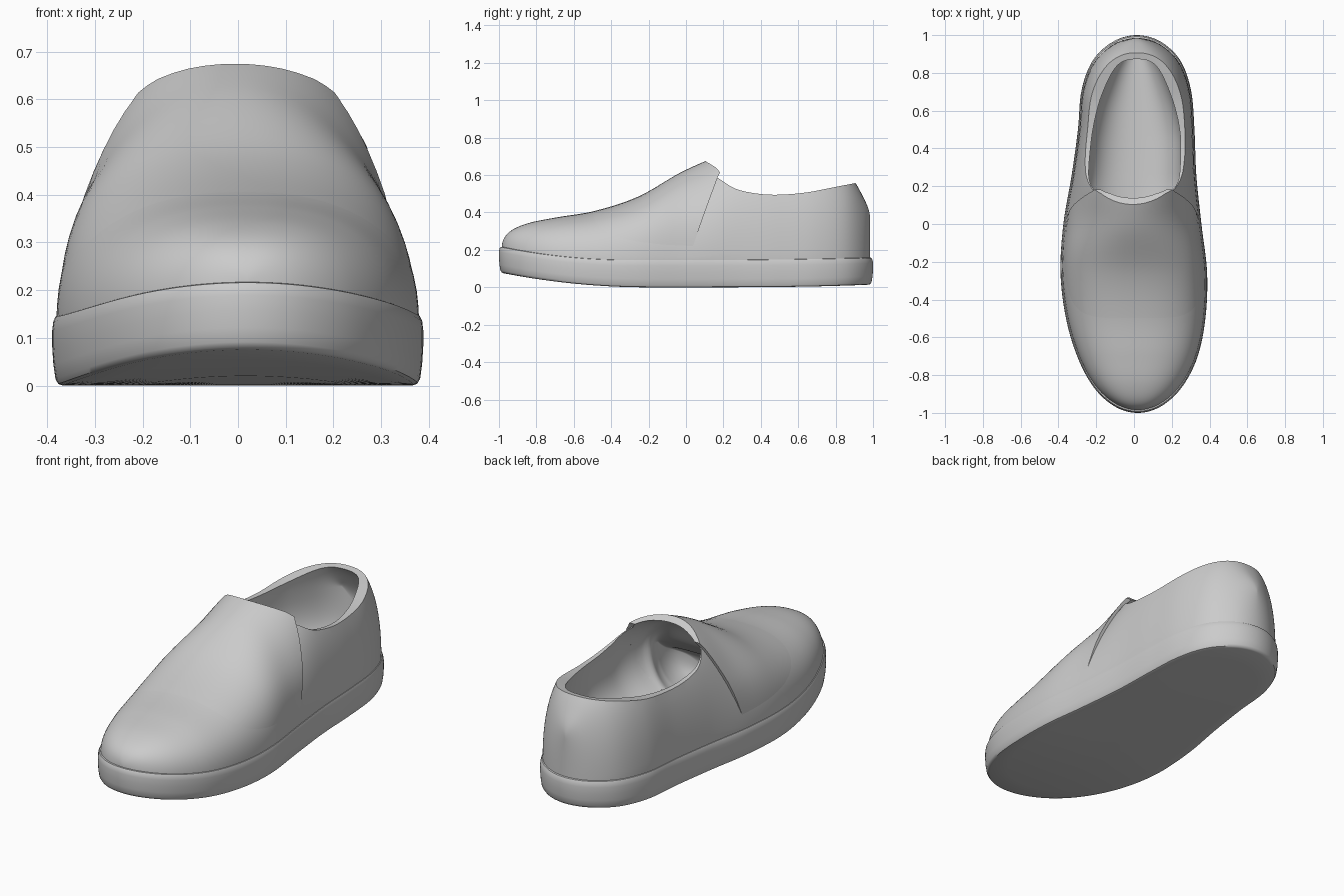
import bpy, bmesh, math

if "Cube" in bpy.data.objects:
    bpy.data.objects.remove(bpy.data.objects["Cube"])

# Plan outline and ridge height, sampled every 15 degrees from toe to heel
LEFT = [.02, -.102, -.212, -.298, -.36, -.389, -.374, -.33, -.297, -.278, -.218, -.11, .015]
RIGHT = [.02, .142, .252, .335, .378, .387, .357, .33, .32, .302, .245, .14, .015]
RIDGE = [.215, .29, .34, .373, .407, .477, .613, .71, .73, .71, .625, .475, .36]


def spline(v, t):
    """Smooth interpolation through list v at fractional index t."""
    i = min(max(int(t), 0), len(v) - 2)
    f = t - i
    b, c = v[i], v[i + 1]
    a = v[i - 1] if i > 0 else 2 * b - c
    d = v[i + 2] if i + 2 < len(v) else 2 * c - b
    return b + .5 * f * (c - a + f * (2 * a - 5 * b + 4 * c - d + f * (3 * (b - c) + d - a)))


def ease(t):
    t = min(max(t, 0), 1)
    return t * t * (3 - 2 * t)


def sole_top(y):
    return .148 + .072 * max(0, (-y - .3) / .7) ** 2 + .012 * max(0, y) ** 2


def sole_bottom(y):
    return .08 * max(0, (-y - .2) / .8) ** 2 + .015 * max(0, y) ** 3


def loft(name, rings, caps=False):
    bm = bmesh.new()
    rows = [[bm.verts.new(p) for p in r] for r in rings]
    n = len(rows[0])
    for a, b in zip(rows, rows[1:]):
        for k in range(n):
            bm.faces.new((a[k], a[(k + 1) % n], b[(k + 1) % n], b[k]))
    if caps:
        bm.faces.new(rows[0])
        bm.faces.new(rows[-1])
    bmesh.ops.remove_doubles(bm, verts=bm.verts, dist=1e-5)
    bmesh.ops.dissolve_degenerate(bm, edges=bm.edges, dist=1e-6)
    bmesh.ops.recalc_face_normals(bm, faces=bm.faces)
    me = bpy.data.meshes.new(name)
    bm.to_mesh(me)
    bm.free()
    ob = bpy.data.objects.new(name, me)
    bpy.context.collection.objects.link(ob)
    return ob


def dome(name, bulge=False, cavity=False, rows=100, segs=72):
    """Foot-shaped body made of super-elliptic sections from toe to heel."""
    rings = []
    for i in range(rows + 1):
        t = 12 * i / rows
        y = -.985 * math.cos(math.pi * i / rows)
        l, r, top = spline(LEFT, t), spline(RIGHT, t), spline(RIDGE, t)
        cx, w = (l + r) / 2, (r - l) / 2 * .978
        base, depth = sole_top(y) - .03, .04
        n = 2.4 - .4 * math.exp(-((y - .02) / .18) ** 2)
        yy = y
        if cavity:  # egg-shaped bowl, narrower at the heel and under the vamp
            w *= .79 - .25 * ease((.25 - y) / .35) - .2 * ease((y - .45) / .45)
            top *= .97
            base = min(.42, top - .02)
            depth = base - .19
            yy = y * .97
            if yy < .05:
                yy = .05 + (yy - .05) * .3
        ring = []
        for k in range(segs):
            a = 2 * math.pi * k / segs
            c, s = math.cos(a), math.sin(a)
            x = w * math.copysign(abs(c) ** (2 / n), c) if abs(c) > 1e-9 else 0
            h = abs(s) ** (2 / n) if abs(s) > 1e-9 else 0
            z = base + (top - base) * h if s >= 0 else base - depth * h
            if bulge:
                b = .019 * ease((y + .7) / .8) * ease((z - .16) / .25) - .003
                x *= 1 + b / .33
                z += b * h
            ring.append((cx + x, yy, z))
        rings.append(ring)
    return loft(name, rings)


def prism(name, pts):
    """Side-view polygon (y, z) extruded across the shoe."""
    return loft(name, [[(x, y, z) for y, z in pts] for x in (-.6, .6)], True)


def boolean(ob, cutter, op):
    m = ob.modifiers.new(op, 'BOOLEAN')
    m.operation, m.object, m.solver = op, cutter, 'EXACT'
    bpy.context.view_layer.objects.active = ob
    bpy.ops.object.modifier_apply(modifier=m.name)


# Sole: outline rings from the underside, round the edge, to the top face
outline = [i / 8 for i in range(97)]
plan = [(spline(RIGHT, t), -math.cos(math.pi * t / 12)) for t in outline]
plan += [(spline(LEFT, t), -math.cos(math.pi * t / 12)) for t in outline[-2:0:-1]]
rings = []
for s, f in [(.05, 0), (.3, 0), (.6, 0), (.85, 0), (.945, 0), (.968, .02), (.983, .09), (.994, .3),
             (1, .55), (1, .78), (.994, .91), (.982, .98), (.965, 1), (.85, .98)]:
    ring = []
    for x, y in plan:
        sy = y * (1 - (1 - s) * (.45 if s > .9 else 1))
        lo, hi = sole_bottom(sy), sole_top(sy)
        ring.append((.012 + (x - .012) * s, sy, lo + (hi - lo) * f))
    rings.append(ring)
sole = loft("sole", rings, True)

# Cutters: foot cavity, collar line and vamp panel silhouette
cavity = dome("cavity_cutter", cavity=True)
cy = [.07, .15, .20, .27, .38, .50, .65, .80, .90, 1.05]
cz = [.66, .60, .565, .525, .501, .495, .508, .537, .556, .585]
collar = [(spline(cy, i / 4), spline(cz, i / 4)) for i in range(37)]
collar_cut = prism("collar_cutter", [(.06, .95)] + collar + [(1.05, .95)])
vamp_cut = prism("vamp_cutter", [(-.68, .14), (-.68, .95), (.05, .95), (.075, .69), (.12, .665),
                                 (.16, .64), (.182, .615), (.17, .59), (.10, .40), (.03, .20), (.02, .14)])

# Upper: full body with the collar trimmed and the foot cavity hollowed
upper = dome("upper")
boolean(upper, collar_cut, 'DIFFERENCE')
boolean(upper, cavity, 'DIFFERENCE')

# Vamp panel: slightly raised front layer ending in the tongue edge
vamp = dome("vamp_panel", bulge=True)
boolean(vamp, vamp_cut, 'INTERSECT')
boolean(vamp, cavity, 'DIFFERENCE')

for c in (cavity, collar_cut, vamp_cut):
    bpy.data.objects.remove(c, do_unlink=True)

for ob in (sole, upper, vamp):
    bpy.ops.object.select_all(action='DESELECT')
    ob.select_set(True)
    bpy.context.view_layer.objects.active = ob
    bpy.ops.object.shade_smooth_by_angle(angle=math.radians(40))
